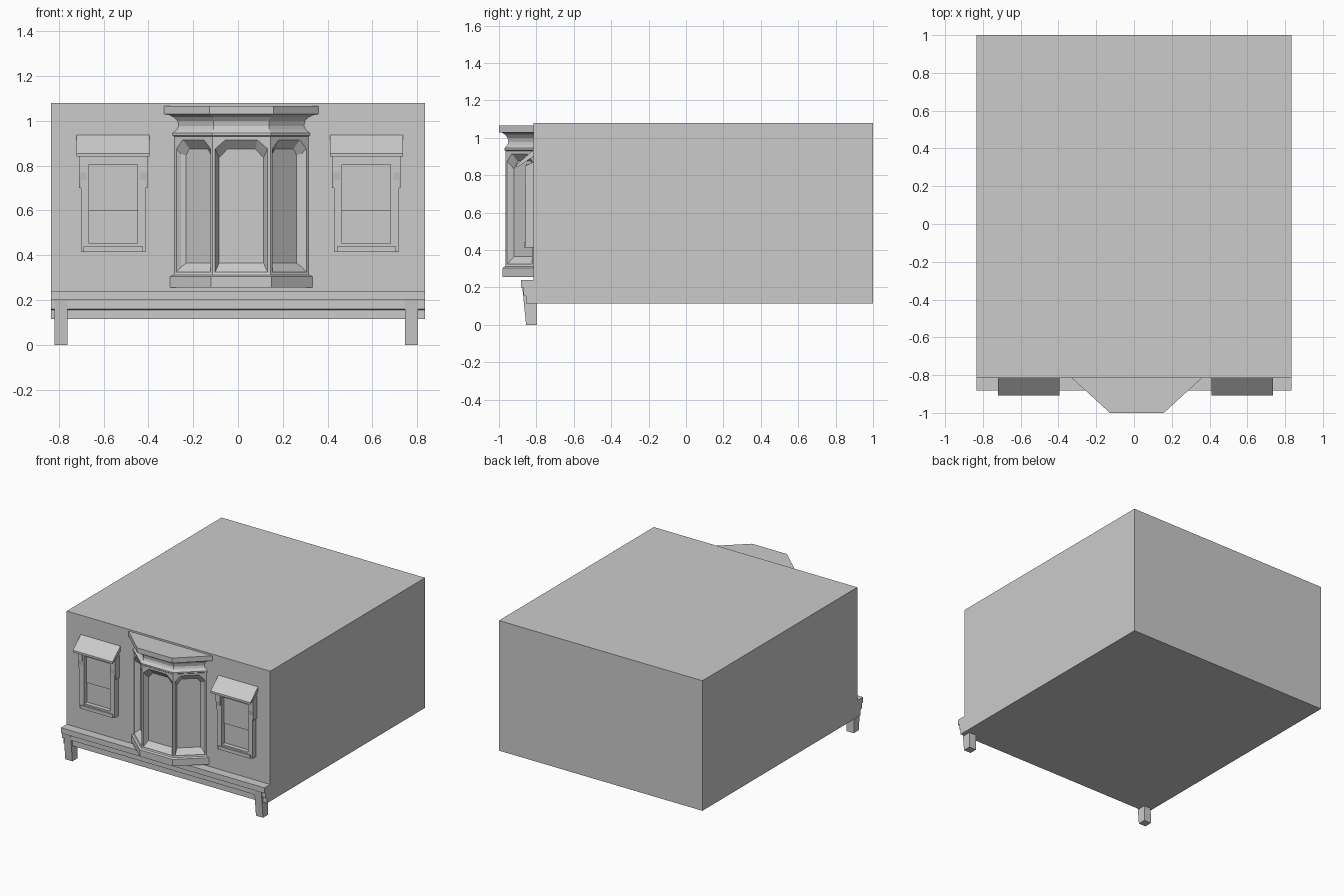
import bpy, bmesh
from mathutils import Vector

if "Cube" in bpy.data.objects:
    bpy.data.objects.remove(bpy.data.objects["Cube"])

WALL = -0.815


def finish(name, bm):
    bmesh.ops.remove_doubles(bm, verts=bm.verts, dist=1e-5)
    bmesh.ops.recalc_face_normals(bm, faces=bm.faces)
    me = bpy.data.meshes.new(name)
    bm.to_mesh(me)
    bm.free()
    ob = bpy.data.objects.new(name, me)
    bpy.context.collection.objects.link(ob)
    return ob


def bridge(bm, a, b, closed=True):
    n = len(a)
    for i in range(n if closed else n - 1):
        j = (i + 1) % n
        bm.faces.new((a[i], a[j], b[j], b[i]))


def prism_x(name, profile, x0, x1):
    """Extrude a (y, z) profile from x0 to x1."""
    bm = bmesh.new()
    a, b = ([bm.verts.new((x, y, z)) for y, z in profile] for x in (x0, x1))
    bridge(bm, a, b)
    bm.faces.new(a)
    bm.faces.new(b)
    return finish(name, bm)


def box(name, x0, x1, y0, y1, z0, z1):
    return prism_x(name, [(y0, z0), (y1, z0), (y1, z1), (y0, z1)], x0, x1)


# Main building block
box("main_block", -0.835, 0.835, WALL, 1.0, 0.115, 1.08)

# Stepped plinth along the front
prism_x("plinth_moulding", [(-0.80, 0.24), (-0.882, 0.24), (-0.882, 0.20), (-0.868, 0.20),
        (-0.868, 0.16), (-0.855, 0.155), (-0.855, 0.115), (-0.80, 0.115)], -0.835, 0.835)

# Tapered front legs
for side, x in (("left", -0.79), ("right", 0.775)):
    prism_x(side + "_front_leg", [(-0.875, 0.20), (-0.798, 0.20), (-0.797, 0), (-0.855, 0)],
            x - 0.029, x + 0.029)

# Bay window
CX = 0.015


def plan(d, z):
    """Half-hexagon plan of the bay, projecting d from the wall."""
    s, f = 0.299 + 1.3 * (d - 0.15), 0.129 + 0.4 * (d - 0.15)
    return [Vector((CX + x, WALL - y, z)) for x, y in ((-s, 0), (-f, d), (f, d), (s, 0))]


def loft(name, profile):
    bm = bmesh.new()
    rings = [[bm.verts.new(p) for p in plan(d, z)] for d, z in profile]
    for a, b in zip(rings, rings[1:]):
        bridge(bm, a, b)
    bm.faces.new(rings[0])
    bm.faces.new(rings[-1])
    return finish(name, bm)


loft("bay_base", [(0.165, 0.255), (0.165, 0.305), (0.153, 0.312), (0.15, 0.32)])
loft("bay_cornice", [(0.15, 0.93), (0.156, 0.935), (0.156, 0.945), (0.14, 0.962), (0.135, 0.978),
                     (0.139, 1.0), (0.152, 1.017), (0.17, 1.028), (0.185, 1.03), (0.185, 1.067)])

# Bay walls with splayed, arched window recesses
corners = plan(0.15, 0)
bm = bmesh.new()
for p, q in zip(corners, corners[1:]):
    mid, half = (p + q) / 2, (q - p).length / 2
    u = (q - p).normalized()
    inward = Vector((-u.y, u.x, 0))

    def ring(w, a, z0, zs, zt, depth):
        shape = ((-w, z0), (w, z0), (w, zs), (a, zt), (-a, zt), (-w, zs))
        return [bm.verts.new(mid + u * x + inward * depth + Vector((0, 0, z))) for x, z in shape]

    top = ring(half, half * 0.6, 0.32, 0.93, 0.93, 0)
    edge = ring(half - 0.012, half * 0.55, 0.325, 0.875, 0.915, 0)
    pane = ring(half - 0.030, half * 0.48, 0.365, 0.835, 0.875, 0.035)
    bridge(bm, top, edge)
    bridge(bm, edge, pane)
    bm.faces.new(pane)
finish("bay_walls", bm)

# Side windows with sloping hoods
for side, c in (("left", -0.557), ("right", 0.573)):
    n = side + "_window_"
    prism_x(n + "hood", [(WALL, 0.937), (-0.907, 0.855), (-0.907, 0.84), (WALL, 0.90)],
            c - 0.163, c + 0.163)
    for tag, s in (("a", -1), ("b", 1)):
        x0, x1 = sorted((c + s * 0.108, c + s * 0.145))
        box(n + "jamb_" + tag, x0, x1, -0.857, WALL, 0.415, 0.84)
        x0, x1 = sorted((c + s * 0.118, c + s * 0.153))
        prism_x(n + "bracket_" + tag, [(WALL, 0.87), (-0.862, 0.85), (-0.862, 0.77),
                (-0.852, 0.70), (WALL, 0.70)], x0, x1)
    box(n + "lintel", c - 0.11, c + 0.11, -0.855, WALL, 0.805, 0.86)
    box(n + "bottom_rail", c - 0.11, c + 0.11, -0.852, WALL, 0.425, 0.452)
    box(n + "sill", c - 0.132, c + 0.132, -0.865, WALL, 0.415, 0.44)
    box(n + "upper_sash", c - 0.11, c + 0.11, -0.828, WALL, 0.60, 0.81)
    box(n + "lower_sash", c - 0.11, c + 0.11, -0.820, WALL, 0.45, 0.60)
